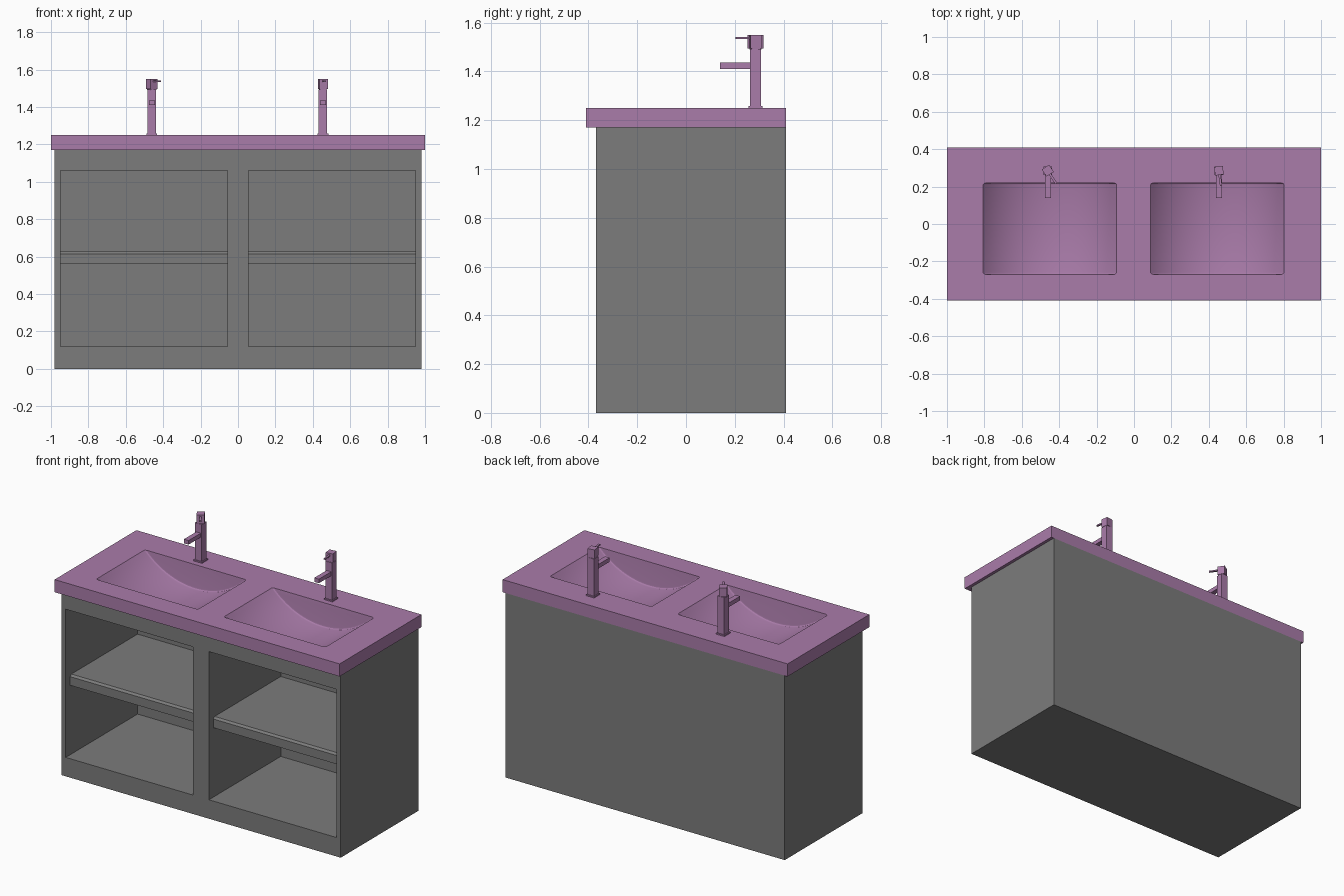
import bpy, bmesh, math
from mathutils import Matrix, Vector

cube = bpy.data.objects.get("Cube")
if cube:
    bpy.data.objects.remove(cube, do_unlink=True)


def material(name, rgb):
    m = bpy.data.materials.new(name)
    m.use_nodes = True
    m.diffuse_color = (*rgb, 1)
    m.node_tree.nodes["Principled BSDF"].inputs["Base Color"].default_value = (*rgb, 1)
    return m


GREY = material("cabinet grey", (0.2, 0.2, 0.2))
PURPLE = material("counter purple", (0.4, 0.2, 0.4))


def make_object(name, bm, mat):
    bmesh.ops.recalc_face_normals(bm, faces=bm.faces)
    mesh = bpy.data.meshes.new(name)
    bm.to_mesh(mesh)
    bm.free()
    mesh.materials.append(mat)
    ob = bpy.data.objects.new(name, mesh)
    bpy.context.collection.objects.link(ob)
    return ob


def add_box(bm, x, y, z, turn=None):
    """Box from (min, max) ranges, with an optional extra transform."""
    size = [b - a for a, b in (x, y, z)]
    mid = [(a + b) / 2 for a, b in (x, y, z)]
    m = Matrix.Translation(mid) @ Matrix.Diagonal((*size, 1))
    return bmesh.ops.create_cube(bm, size=1, matrix=turn @ m if turn else m)["verts"]


def box(name, x, y, z, mat):
    bm = bmesh.new()
    add_box(bm, x, y, z)
    return make_object(name, bm, mat)


def boolean(target, other, operation):
    """Apply a boolean and discard the helper object."""
    mod = target.modifiers.new("boolean", "BOOLEAN")
    mod.operation, mod.solver, mod.object = operation, "EXACT", other
    other.hide_render = True
    bpy.context.view_layer.objects.active = target
    bpy.ops.object.modifier_apply(modifier=mod.name)
    bpy.data.objects.remove(other, do_unlink=True)


# Cabinet with two open compartments and a recess for the bowls
cabinet = box("cabinet", (-0.98, 0.98), (-0.37, 0.41), (0, 1.17), GREY)
recess = ((-0.86, 0.86), (-0.3, 0.26))
boolean(cabinet, box("recess_cutter", *recess, (1.075, 1.3), GREY), "DIFFERENCE")
for side, xs in (("right", (-0.95, -0.055)), ("left", (0.055, 0.95))):
    boolean(cabinet, box("opening_cutter", xs, (-0.5, 0.35), (0.12, 1.06), GREY), "DIFFERENCE")

    # Shelf with a small chamfer along its top front edge
    bm = bmesh.new()
    add_box(bm, xs, (-0.325, 0.352), (0.56, 0.627))
    edge = [e for e in bm.edges if all(v.co.y < 0 and v.co.z > 0.6 for v in e.verts)]
    bmesh.ops.bevel(bm, geom=edge, offset=0.012, segments=1, affect="EDGES")
    make_object(side + "_shelf", bm, GREY)

# Countertop with the bowl body beneath it
counter = box("countertop", (-1, 1), (-0.41, 0.41), (1.17, 1.25), PURPLE)
boolean(counter, box("bowl_body", *recess, (1.076, 1.2), PURPLE), "UNION")


def basin_cutter(cx, half=0.357, depth=0.155, y0=-0.27, y1=0.22, steps=32):
    """Trough with an arc-shaped floor, extruded front to back."""
    radius = (half ** 2 + depth ** 2) / (2 * depth)
    spread = math.asin(half / radius)
    pts = [(-half, 1.3)]
    for i in range(steps + 1):
        a = spread * (2 * i / steps - 1)
        pts.append((radius * math.sin(a), 1.25 - depth + radius * (1 - math.cos(a))))
    pts.append((half, 1.3))
    bm = bmesh.new()
    face = bm.faces.new([bm.verts.new((cx + x, y0, z)) for x, z in pts])
    ext = bmesh.ops.extrude_face_region(bm, geom=[face])
    moved = [v for v in ext["geom"] if isinstance(v, bmesh.types.BMVert)]
    bmesh.ops.translate(bm, verts=moved, vec=(0, y1 - y0, 0))
    bmesh.ops.recalc_face_normals(bm, faces=bm.faces)
    rim = [e for e in bm.edges if abs(e.verts[0].co.y - e.verts[1].co.y) < 0.001
           and min(v.co.z for v in e.verts) < 1.29]
    bmesh.ops.bevel(bm, geom=rim, offset=0.012, segments=3, profile=0.5, affect="EDGES")
    return make_object("basin_cutter", bm, PURPLE)


for cx in (-0.45, 0.445):
    boolean(counter, basin_cutter(cx), "DIFFERENCE")
bpy.ops.object.select_all(action="DESELECT")
counter.select_set(True)
bpy.context.view_layer.objects.active = counter
bpy.ops.object.shade_smooth_by_angle(angle=math.radians(25))


def faucet(side, x, angle):
    at = Matrix.Translation((x, 0.285, 1.25))
    bm = bmesh.new()
    add_box(bm, (-0.029, 0.029), (-0.029, 0.029), (0, 0.008), at)       # foot plate
    add_box(bm, (-0.023, 0.023), (-0.023, 0.023), (0, 0.243), at)       # column
    add_box(bm, (-0.016, 0.016), (-0.145, -0.02), (0.16, 0.186), at)    # spout
    make_object(side + "_faucet_body", bm, PURPLE)

    # Swivelling head and lever
    turn = at @ Matrix.Rotation(angle, 4, "Z")
    bm = bmesh.new()
    add_box(bm, (-0.023, 0.023), (-0.023, 0.023), (0.245, 0.3), turn)
    add_box(bm, (-0.018, 0.018), (-0.018, 0.018), (0.24, 0.246), turn)
    add_box(bm, (-0.006, 0.006), (-0.082, -0.02), (0.283, 0.291), turn)
    make_object(side + "_faucet_handle", bm, PURPLE)


faucet("right", -0.461, math.radians(33))
faucet("left", 0.454, math.radians(8))
